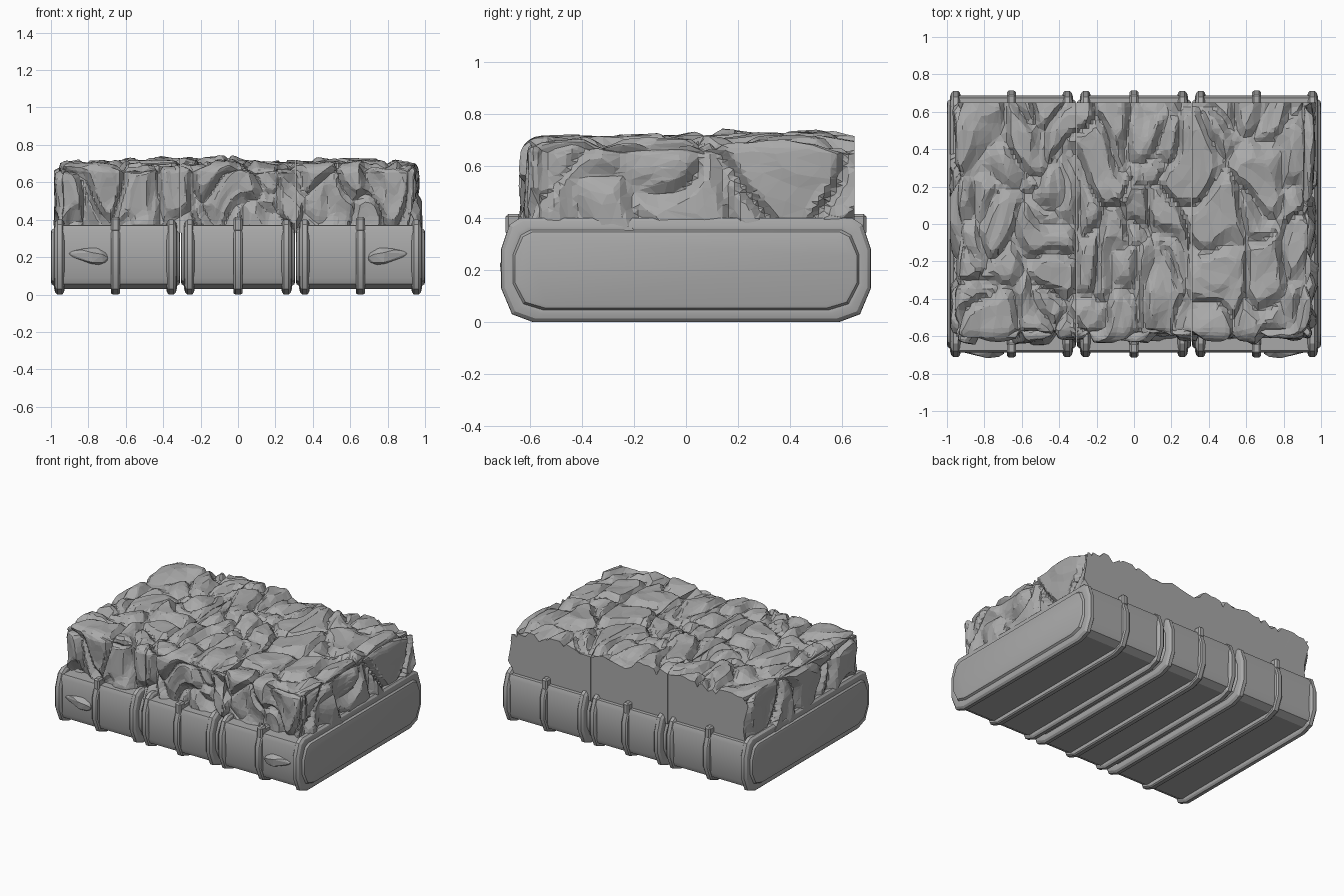
import bpy, bmesh, math
from mathutils import Vector, noise

cube = bpy.data.objects.get("Cube")
if cube:
    bpy.data.objects.remove(cube, do_unlink=True)

stone = bpy.data.materials.new("stone grey")
stone.use_nodes = True
grey = (0.4, 0.4, 0.4, 1)
stone.diffuse_color = grey
stone.node_tree.nodes["Principled BSDF"].inputs["Base Color"].default_value = grey


def finish(bm, name, smooth=False):
    bmesh.ops.recalc_face_normals(bm, faces=bm.faces)
    mesh = bpy.data.meshes.new(name)
    bm.to_mesh(mesh)
    bm.free()
    mesh.materials.append(stone)
    obj = bpy.data.objects.new(name, mesh)
    bpy.context.collection.objects.link(obj)
    if smooth:
        bpy.ops.object.select_all(action="DESELECT")
        obj.select_set(True)
        bpy.context.view_layer.objects.active = obj
        bpy.ops.object.shade_smooth_by_angle(angle=math.radians(25))
    return obj


# Half outlines (y, z) of the ribs and of the body, from bottom to top
RIB = [(0.59, 0.0), (0.67, 0.03), (0.712, 0.13), (0.712, 0.28), (0.68, 0.375), (0.64, 0.40)]
BODY = [(0.62, 0.03), (0.67, 0.055), (0.685, 0.09), (0.688, 0.34), (0.675, 0.37), (0.60, 0.372)]


def outline(half, inset):
    pts = half + [(-y, z) for y, z in reversed(half)]
    return [(y * (1 - inset / 0.715), 0.2 + (z - 0.2) * (1 - inset / 0.2)) for y, z in pts]


def loft(half, sections, name):
    """Skin an outline through (x, inset) sections."""
    bm = bmesh.new()
    rings = [[bm.verts.new((x, y, z)) for y, z in outline(half, i)] for x, i in sections]
    for a, b in zip(rings, rings[1:]):
        for k in range(len(a)):
            j = (k + 1) % len(a)
            bm.faces.new((a[k], a[j], b[j], b[k]))
    bm.faces.new(rings[0])
    bm.faces.new(rings[-1])
    return finish(bm, name, True)


# Trays: plain body, end ribs holding domed panels, and a middle rib
def tray(cx, h, side):
    loft(BODY, [(cx - h + 0.05, 0), (cx + h - 0.05, 0)], side + "_tray_body")
    end = [(h, 0.066), (h - 0.004, 0.054), (h - 0.018, 0.046), (h - 0.016, 0.034),
           (h - 0.022, 0.012), (h - 0.035, 0.0), (h - 0.06, 0.0), (h - 0.07, 0.012),
           (h - 0.075, 0.04)]
    for s, label in ((-1, "right"), (1, "left")):
        loft(RIB, [(cx + s * x, i) for x, i in end], f"{side}_tray_{label}_end")
    loft(RIB, [(cx - 0.025, 0.035), (cx - 0.023, 0.006), (cx - 0.014, -0.001),
               (cx + 0.014, -0.001), (cx + 0.023, 0.006), (cx + 0.025, 0.035)],
         side + "_middle_rib")
    # Upstanding tips of the middle rib
    for sy, label in ((-1, "front"), (1, "back")):
        bm = bmesh.new()
        bmesh.ops.create_cube(bm, size=1)
        for v in bm.verts:
            v.co = (cx + v.co.x * 0.046, sy * 0.665 + v.co.y * 0.06, 0.375 + v.co.z * 0.08)
        bmesh.ops.bevel(bm, geom=bm.edges[:], offset=0.01, segments=1, affect="EDGES")
        finish(bm, f"{side}_{label}_rib_tip")


def facets(q, slope, lift, sharp):
    """Blend of one tilted plane per cell, and the gap to the next cell."""
    dist, pts = noise.voronoi(q)
    total = weight = 0
    for d, c in zip(dist, pts):
        w = math.exp((dist[0] - d) * sharp)
        tilt = noise.noise_vector(c * 5.3).dot(q - c) * slope
        total += w * (max(-0.03, min(0.03, tilt)) + noise.noise(c * 3.7) * lift)
        weight += w
    return total / weight, dist[1] - dist[0]


def stone_height(p):
    """Faceted stones parted by thin cracks."""
    q = Vector((p.x * 5.0, p.y * 3.0, p.z * 2.8))
    q += noise.noise_vector(q * 0.8) * 0.7
    big, gap = facets(q, 0.06, 0.03, 12)
    small, _ = facets(q * 2.1 + Vector((9, 4, 2)), 0.035, 0.012, 9)
    return big + small - 0.045 * max(0, 1 - gap / 0.24)


# Rock loads: rough on top, front and outer side, flat elsewhere
def rock(x0, x1, side, round_left, round_right):
    lo, hi = Vector((x0, -0.625, 0.33)), Vector((x1, 0.65, 0.715))
    r = 0.07
    core_lo = lo + Vector((r if round_left else 0, r, 0))
    core_hi = hi - Vector((r if round_right else 0, 0, r))
    bm = bmesh.new()
    bmesh.ops.create_cube(bm, size=1)
    bmesh.ops.subdivide_edges(bm, edges=bm.edges[:], cuts=54, use_grid_fill=True)
    for v in bm.verts:
        t = v.co + Vector((0.5, 0.5, 0.5))
        p = Vector([a + (b - a) * s for a, b, s in zip(lo, hi, t)])
        core = Vector([min(max(c, a), b) for c, a, b in zip(p, core_lo, core_hi)])
        n = p - core
        if n.length > 1e-6:
            n.normalize()
            p = core + n * (r + stone_height(p))
            # Rise gently to the back, then fall off at the back edge
            p.z += n.z * (0.02 * p.y - 0.22 * max(0, p.y - 0.5))
            p.x = max(-0.985, min(0.985, p.x))
        v.co = p
    obj = finish(bm, side + "_rock_load")
    mod = obj.modifiers.new("facets", "DECIMATE")
    mod.ratio = 0.1


for cx, h, side in ((-0.655, 0.345, "right"), (0, 0.305, "middle"), (0.655, 0.345, "left")):
    tray(cx, h, side)
rock(-0.97, -0.31, "right", True, False)
rock(-0.308, 0.308, "middle", False, False)
rock(0.31, 0.97, "left", False, True)

# Faceted stones on the front, pointed outwards, mirrored
for s, side in ((-1, "right"), (1, "left")):
    bm = bmesh.new()
    bmesh.ops.create_icosphere(bm, subdivisions=2, radius=1)
    for v in bm.verts:
        u = v.co.x
        taper = 1 - 0.55 * max(u, -0.3)
        v.co = (s * (0.8 + u * 0.11), -0.682 + v.co.y * 0.034 * taper,
                0.208 + v.co.z * 0.045 * taper + 0.012 * u)
    obj = finish(bm, side + "_front_stone")
    mod = obj.modifiers.new("facets", "DECIMATE")
    mod.ratio = 0.5
